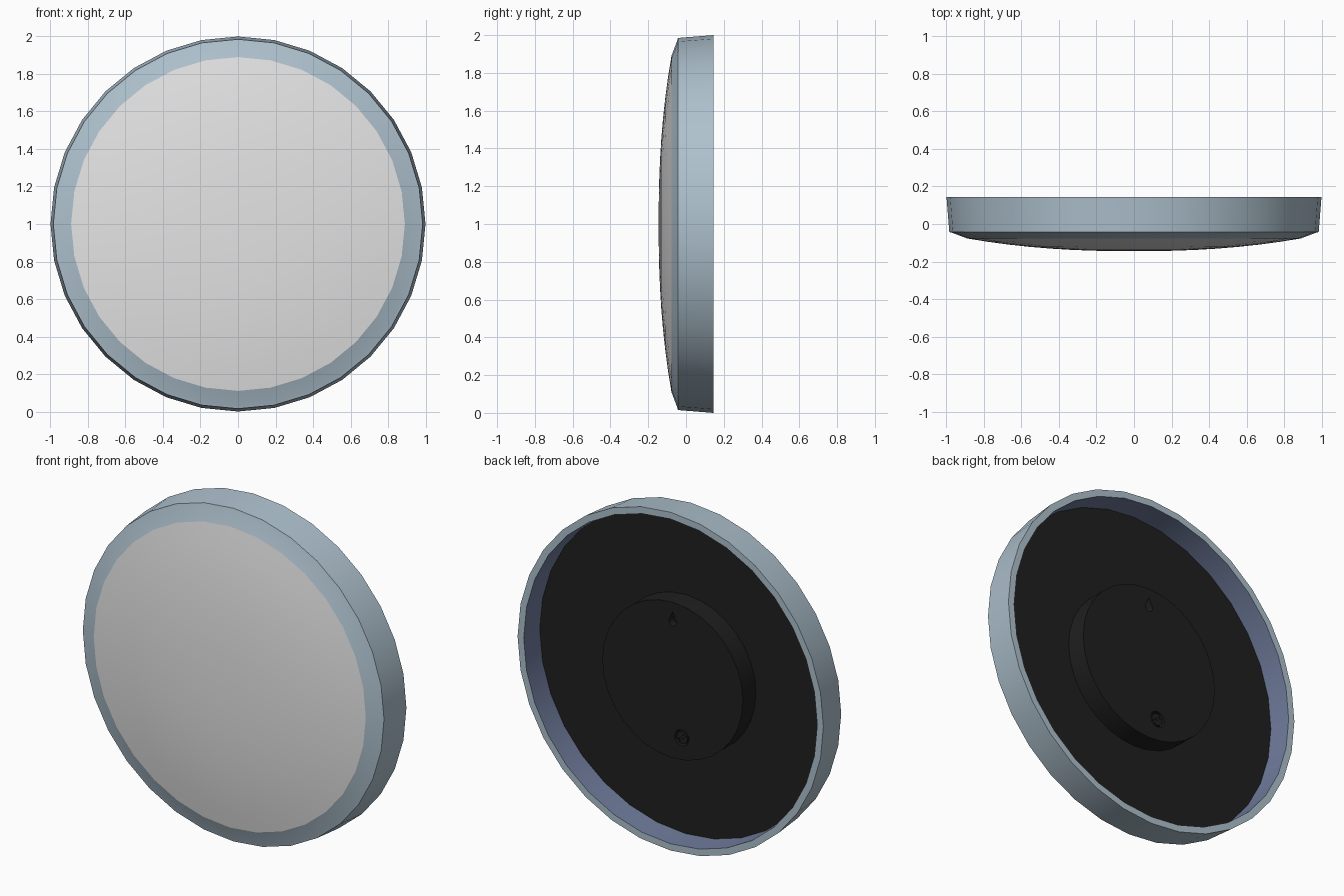
import bpy, bmesh, math

cube = bpy.data.objects.get("Cube")
if cube:
    bpy.data.objects.remove(cube)


def material(name, colour):
    mat = bpy.data.materials.new(name)
    mat.use_nodes = True
    mat.diffuse_color = (*colour, 1)
    mat.node_tree.nodes["Principled BSDF"].inputs["Base Color"].default_value = (*colour, 1)
    return mat


BLUE = material("pale steel blue", (0.42, 0.53, 0.61))
INNER = material("slate blue", (0.16, 0.20, 0.33))
GREY = material("light grey", (0.78, 0.78, 0.78))
BLACK = material("soft black", (0.014, 0.014, 0.014))
SIDES = 32


def finish(name, bm, mat):
    mesh = bpy.data.meshes.new(name)
    bm.to_mesh(mesh)
    bm.free()
    obj = bpy.data.objects.new(name, mesh)
    bpy.context.collection.objects.link(obj)
    mesh.materials.append(mat)
    return obj


def lathe(name, profile, mat, centre=(0, 1), sides=SIDES):
    """Turn (radius, y) points about an axis along y; radius 0 closes with a fan."""
    bm = bmesh.new()
    cx, cz = centre
    rings = []
    for r, y in profile:
        count = sides if r > 0 else 1
        rings.append([bm.verts.new((cx + r * math.sin(math.tau * i / sides), y,
                                    cz + r * math.cos(math.tau * i / sides)))
                      for i in range(count)])
    for a, b in zip(rings, rings[1:]):
        for i in range(sides):
            j = (i + 1) % sides
            quad = [a[i % len(a)], a[j % len(a)], b[j % len(b)], b[i % len(b)]]
            bm.faces.new(list(dict.fromkeys(quad)))
    bmesh.ops.recalc_face_normals(bm, faces=bm.faces)
    return finish(name, bm, mat)


def smooth(obj):
    bpy.ops.object.select_all(action="DESELECT")
    obj.select_set(True)
    bpy.context.view_layer.objects.active = obj
    bpy.ops.object.shade_smooth_by_angle(angle=math.radians(30))


def cut(target, cutter):
    mod = target.modifiers.new(cutter.name, "BOOLEAN")
    mod.operation = "DIFFERENCE"
    mod.solver = "EXACT"
    mod.object = cutter
    cutter.hide_render = True
    cutter.hide_set(True)


# Tapered rim with a sloping front bezel and a hollow back
rim = lathe("rim", [(0.89, -0.077), (0.97, -0.047), (0.985, -0.043), (1.0, 0.145),
                    (0.96, 0.145), (0.955, 0.0), (0.89, 0.0), (0.89, -0.077)], BLUE)
rim.data.materials.append(INNER)
for face in rim.data.polygons:
    c = face.center
    radius = math.hypot(c.x, c.z - 1)
    if abs(face.normal.y) < 0.5 and c.y > 0 and radius < 0.96:
        face.material_index = 1

# Shallow domed front panel
R = 0.89
dome = lathe("front_dome", [(R * k / 8, -0.145 + 0.068 * (k / 8) ** 2.3)
                            for k in range(9)], GREY)

# Recessed back plate and its raised round hub
plate = lathe("back_plate", [(0, 0.004), (0.954, 0.004)], BLACK)
for poly in plate.data.polygons:
    if poly.normal.y < 0:
        plate.data.flip_normals()
        break
hub = lathe("back_hub", [(0, -0.01), (0.46, -0.01), (0.46, 0.125), (0, 0.125)], BLACK)

# Hanging slot: a teardrop recess near the top of the hub
bm = bmesh.new()
outline = [(0, 1.405)] + [(0.025 * math.cos(a), 1.345 + 0.025 * math.sin(a))
                          for a in [math.radians(165 + 21 * i) for i in range(11)]]
base = bm.faces.new([bm.verts.new((x, 0.08, z)) for x, z in outline])
extruded = bmesh.ops.extrude_face_region(bm, geom=[base])["geom"]
bmesh.ops.translate(bm, vec=(0, 0.1, 0),
                    verts=[v for v in extruded if isinstance(v, bmesh.types.BMVert)])
bmesh.ops.recalc_face_normals(bm, faces=bm.faces)
cut(hub, finish("hanging_slot_cutter", bm, BLACK))

# Round recess with a slotted screw near the bottom of the hub
SCREW = (-0.06, 0.675)
cut(hub, lathe("screw_recess_cutter", [(0, 0.09), (0.047, 0.09), (0.047, 0.18), (0, 0.18)],
               BLACK, SCREW, 16))
screw = lathe("screw_head", [(0, 0.08), (0.036, 0.08), (0.036, 0.122), (0, 0.122)],
              BLACK, SCREW, 16)
bm = bmesh.new()
bmesh.ops.create_cube(bm, size=1)
bmesh.ops.scale(bm, vec=(0.1, 0.03, 0.012), verts=bm.verts)
slot = finish("screw_slot_cutter", bm, BLACK)
slot.location = (SCREW[0], 0.125, SCREW[1])
slot.rotation_euler.y = math.radians(40)
cut(screw, slot)

for part in (rim, dome, plate, hub):
    smooth(part)
